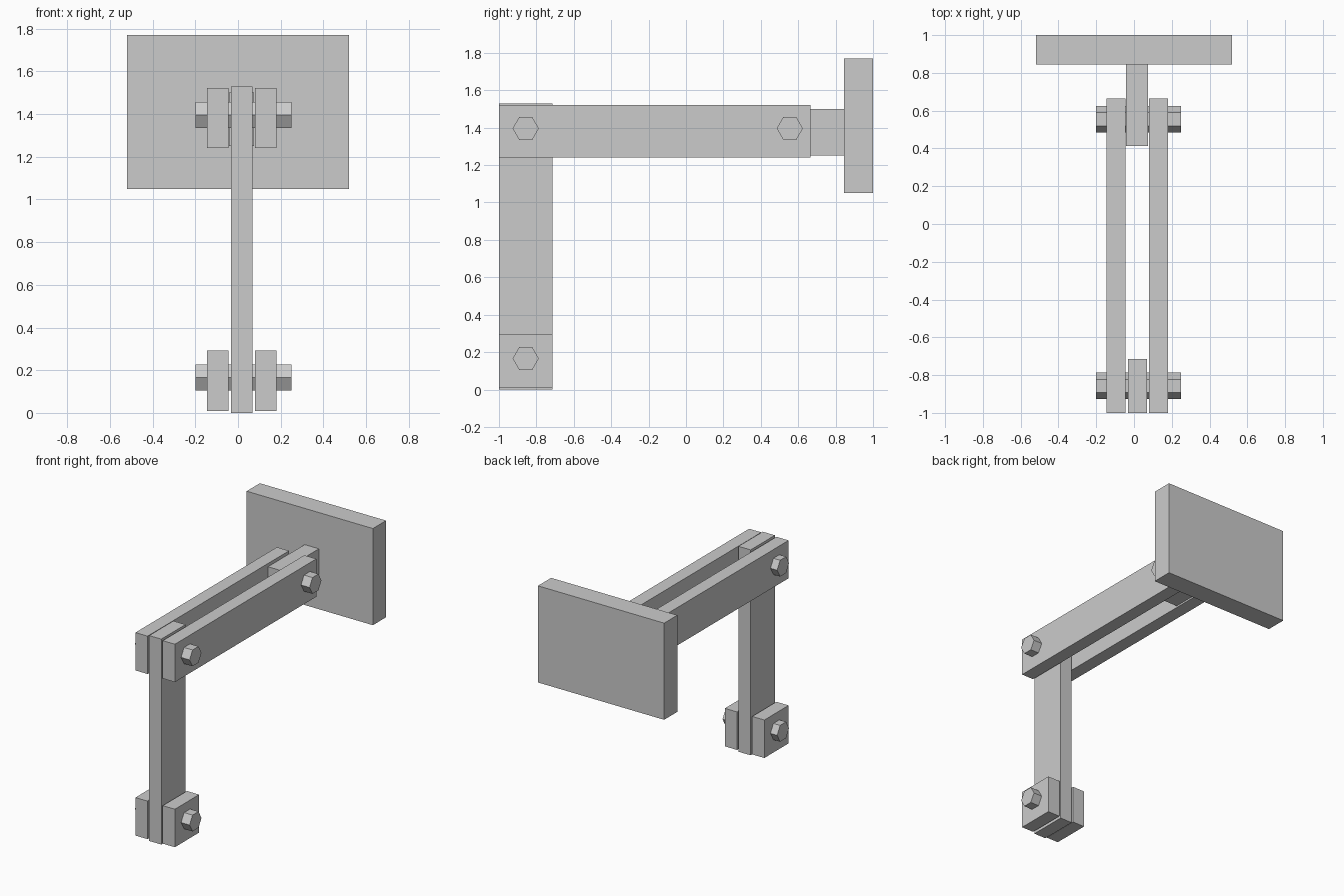
import bpy
import math

if "Cube" in bpy.data.objects:
    bpy.data.objects.remove(bpy.data.objects["Cube"])


def box(name, x, y, z):
    """Box from (min, max) ranges on each axis."""
    bpy.ops.mesh.primitive_cube_add(
        size=1, location=[(r[0] + r[1]) / 2 for r in (x, y, z)])
    ob = bpy.context.object
    ob.name = name
    ob.scale = [r[1] - r[0] for r in (x, y, z)]
    bpy.ops.object.transform_apply(location=False, rotation=False, scale=True)
    return ob


def hex_bolt(name, y, z):
    """Six-sided pin running along x, with corners pointing along y."""
    bpy.ops.mesh.primitive_cylinder_add(
        vertices=6, radius=0.07, depth=0.45,
        location=(0.025, y, z), rotation=(0, math.pi / 2, 0))
    bpy.context.object.name = name


FRONT = (-1.0, -0.715)
SIDES = {"left": (-0.145, -0.045), "right": (0.08, 0.18)}

# Wall plate and the tongue that projects from it
box("wall_plate", (-0.52, 0.52), (0.845, 1.0), (1.05, 1.77))
box("plate_tongue", (-0.042, 0.075), (0.413, 0.845), (1.25, 1.50))

# Hanging bar
box("vertical_bar", (-0.032, 0.068), FRONT, (0.0, 1.53))

# Paired arms and lower clamp blocks
for side, x in SIDES.items():
    box(side + "_arm", x, (-1.0, 0.665), (1.24, 1.522))
    box(side + "_clamp_block", x, FRONT, (0.01, 0.293))

# Bolts through each joint
hex_bolt("lower_bolt", -0.857, 0.166)
hex_bolt("elbow_bolt", -0.857, 1.396)
hex_bolt("tongue_bolt", 0.555, 1.396)
